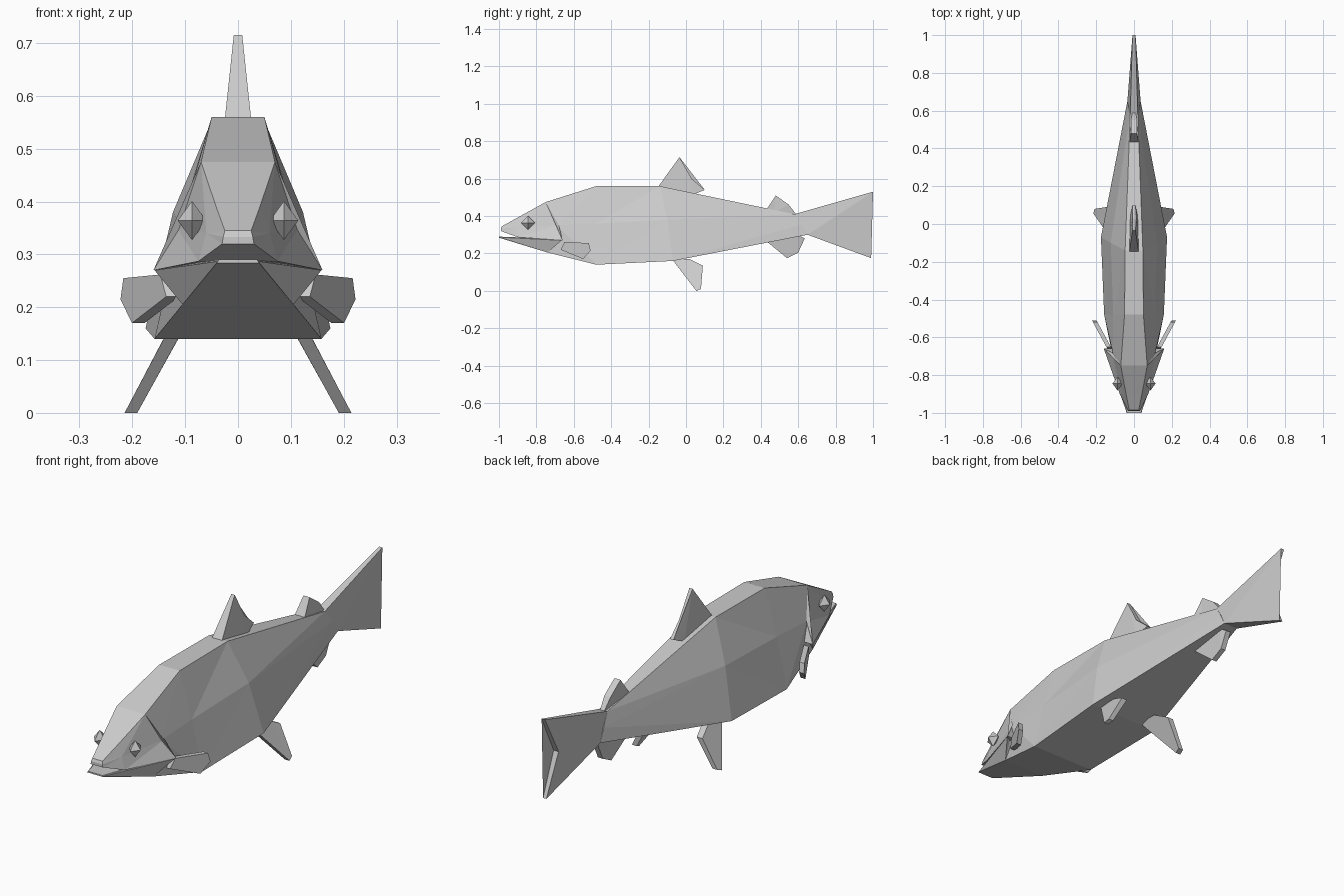
import bpy
import bmesh
from mathutils import Vector

cube = bpy.data.objects.get("Cube")
if cube:
    bpy.data.objects.remove(cube, do_unlink=True)

# One plain grey for the whole fish
grey = bpy.data.materials.new("plain_grey")
grey.use_nodes = True
colour = (0.6, 0.6, 0.6, 1.0)
grey.diffuse_color = colour
grey.node_tree.nodes["Principled BSDF"].inputs["Base Color"].default_value = colour


def finish(name, bm):
    """Clean up a bmesh and place it in the scene as a flat shaded object."""
    bmesh.ops.triangulate(bm, faces=bm.faces[:], ngon_method="EAR_CLIP")
    bmesh.ops.recalc_face_normals(bm, faces=bm.faces[:])
    mesh = bpy.data.meshes.new(name)
    bm.to_mesh(mesh)
    bm.free()
    mesh.materials.append(grey)
    obj = bpy.data.objects.new(name, mesh)
    bpy.context.scene.collection.objects.link(obj)
    return obj


def bridge_rings(bm, first, second):
    count = len(first)
    for i in range(count):
        j = (i + 1) % count
        bm.faces.new((first[i], first[j], second[j], second[i]))


def loft(name, sections):
    """Skin symmetric sections; each lists its left points from top to bottom."""
    bm = bmesh.new()
    rings = []
    for half in sections:
        left = [Vector(p) for p in half]
        right = [Vector((-p.x, p.y, p.z)) for p in reversed(left)]
        rings.append([bm.verts.new(p) for p in left + right])
    for first, second in zip(rings, rings[1:]):
        bridge_rings(bm, first, second)
    bm.faces.new(rings[0])
    bm.faces.new(rings[-1])
    return finish(name, bm)


def fin(name, outline, centre=lambda y, z: 0.0, side=1):
    """Thick plate from a (y, z, half thickness) outline, leaning by centre(y, z)."""
    bm = bmesh.new()
    rings = []
    for face_side in (-1, 1):
        rings.append([bm.verts.new((side * (centre(y, z) + face_side * t), y, z))
                      for y, z, t in outline])
        bm.faces.new(rings[-1])
    bridge_rings(bm, rings[0], rings[1])
    return finish(name, bm)


# Trunk: narrow back, broad flat belly, tapering to the tail
loft("body", [
    [(.07, -.75, .475), (.11, -.69, .35), (.105, -.74, .205)],
    [(.05, -.48, .56), (.11, -.48, .36), (.158, -.48, .14)],
    [(.047, -.14, .56), (.123, -.1, .38), (.175, -.07, .16)],
    [(.02, .58, .41), (.03, .62, .355), (.035, .65, .3)],
])

# Upper head, flaring into the gill covers
loft("head", [
    [(.025, -.985, .345), (.028, -.99, .333), (.03, -.99, .32)],
    [(.042, -.9, .392), (.06, -.9, .34), (.075, -.9, .287)],
    [(.07, -.75, .475), (.115, -.68, .35), (.16, -.66, .27)],
])

# Lower jaw, wedge shaped and slightly open
loft("lower_jaw", [
    [(.036, -1, .29), (.038, -1, .287), (.04, -1, .284)],
    [(.13, -.68, .278), (.158, -.665, .27), (.105, -.74, .205)],
])

# Fins on the centre line
fin("tail_fin", [(.58, .41, .02), (1, .53, .008), (.91, .355, .012),
                 (.99, .175, .008), (.65, .3, .035)])
fin("dorsal_fin", [(-.15, .555, .025), (-.035, .715, .008), (.03, .6, .012),
                   (.1, .54, .008), (.04, .515, .02)])
fin("rear_dorsal_fin", [(.43, .435, .025), (.48, .51, .015), (.55, .46, .015),
                        (.59, .408, .01), (.47, .42, .02)])
fin("anal_fin", [(.43, .265, .025), (.54, .175, .012), (.6, .205, .012),
                 (.635, .28, .012), (.6, .3, .02)])


# Paired fins lean outwards: one set with depth, the other with length
def pelvic_lean(y, z):
    return .2 + (.005 - z) * .54


def pectoral_lean(y, z):
    return .205 + (y + .52) * .54


pelvic_outline = [(-.075, .17, .014), (.02, .17, .014), (.09, .135, .014),
                  (.08, .01, .012), (.055, 0, .012)]
pectoral_outline = [(-.65, .262, .012), (-.52, .255, .012), (-.51, .215, .012),
                    (-.55, .17, .012), (-.67, .22, .012)]

for side, label in ((1, "left"), (-1, "right")):
    fin(label + "_pelvic_fin", pelvic_outline, pelvic_lean, side)
    fin(label + "_pectoral_fin", pectoral_outline, pectoral_lean, side)

    # Eyes are flattened octahedrons
    bm = bmesh.new()
    bmesh.ops.create_uvsphere(bm, u_segments=4, v_segments=2, radius=1)
    bmesh.ops.scale(bm, vec=(.027, .037, .037), verts=bm.verts)
    bmesh.ops.translate(bm, vec=(side * .087, -.845, .364), verts=bm.verts)
    finish(label + "_eye", bm)
